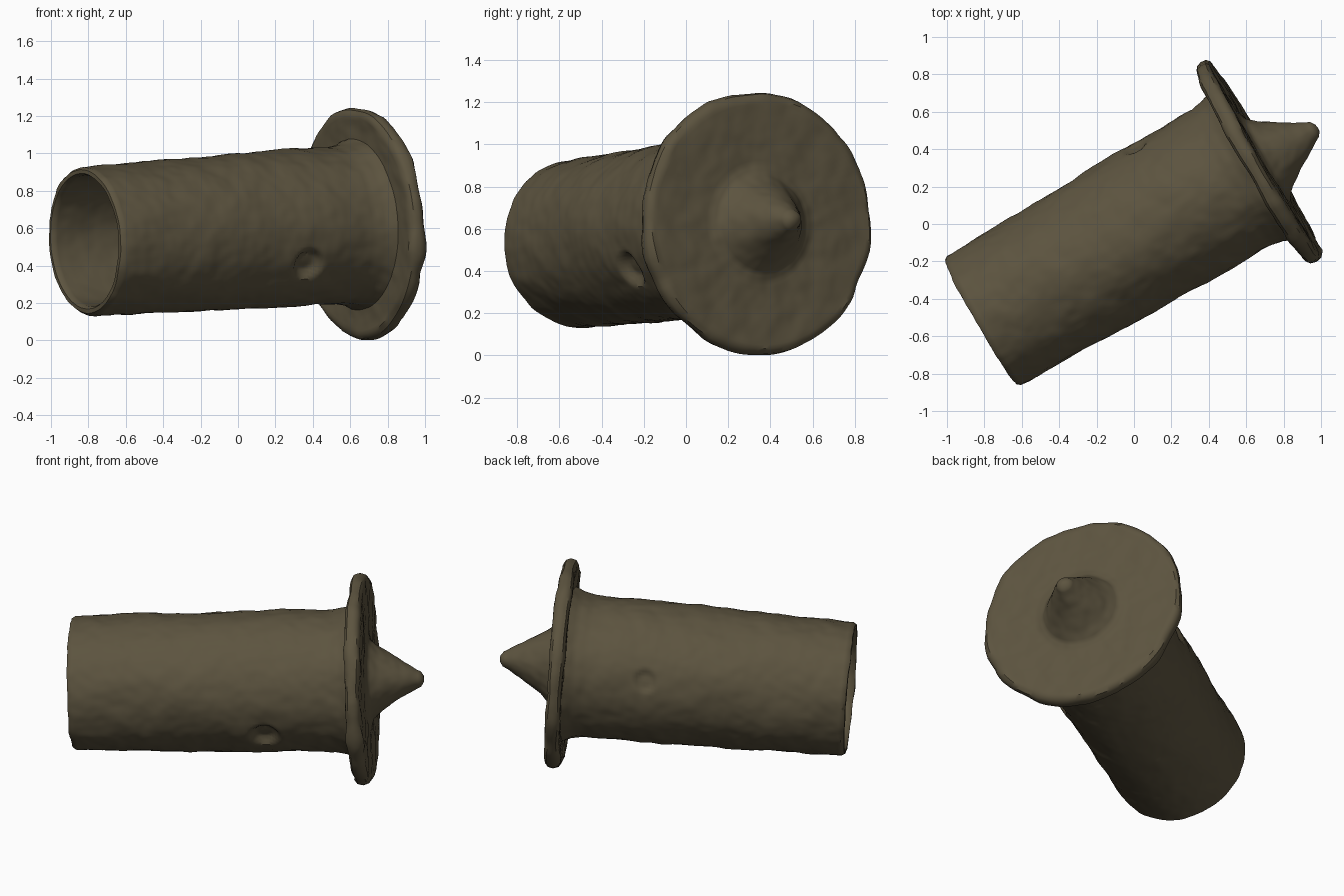
import bpy, bmesh, math
from mathutils import Vector, Matrix, noise

if "Cube" in bpy.data.objects:
    bpy.data.objects.remove(bpy.data.objects["Cube"])

# One weathered bronze colour
bronze = bpy.data.materials.new("weathered bronze")
bronze.diffuse_color = (0.108, 0.088, 0.05, 1)
bronze.use_nodes = True
bronze.node_tree.nodes["Principled BSDF"].inputs["Base Color"].default_value = bronze.diffuse_color

# Local x is the barrel axis: turned 30 degrees, nose tipped up slightly
PLACE = (Matrix.Translation((0.022, -0.039, 0.584))
         @ Matrix.Rotation(math.radians(30), 4, 'Z')
         @ Matrix.Rotation(math.radians(-3.2), 4, 'Y'))


def resample(profile, step):
    """Split long profile segments into short ones."""
    pts = []
    for (a0, r0), (a1, r1) in zip(profile, profile[1:]):
        n = max(1, round(math.hypot(a1 - a0, r1 - r0) / step))
        pts += [(a0 + (a1 - a0) * i / n, r0 + (r1 - r0) * i / n) for i in range(n)]
    return pts + [profile[-1]]


def lathe(name, profile, rough, segs=144, step=0.017):
    """Revolve (axial, radius) points round x, then roughen along normals."""
    bm = bmesh.new()
    rings = []
    for a, r in resample(profile, step):
        if r < 1e-5:
            rings.append([bm.verts.new((a, 0, 0))])
        else:
            rings.append([bm.verts.new((a, r * math.cos(t), r * math.sin(t)))
                          for t in (2 * math.pi * i / segs for i in range(segs))])
    for A, B in zip(rings, rings[1:]):
        for i in range(segs):
            j = (i + 1) % segs
            if len(A) == 1:
                bm.faces.new((A[0], B[j], B[i]))
            elif len(B) == 1:
                bm.faces.new((A[i], A[j], B[0]))
            else:
                bm.faces.new((A[i], A[j], B[j], B[i]))
    bmesh.ops.recalc_face_normals(bm, faces=bm.faces)
    bm.normal_update()
    moves = [(v, v.normal * rough(v.co.copy(), v.normal)) for v in bm.verts]
    for v, d in moves:
        v.co += d
    me = bpy.data.meshes.new(name)
    bm.to_mesh(me)
    bm.free()
    me.materials.append(bronze)
    ob = bpy.data.objects.new(name, me)
    bpy.context.collection.objects.link(ob)
    ob.matrix_world = PLACE
    bpy.ops.object.select_all(action='DESELECT')
    ob.select_set(True)
    bpy.context.view_layer.objects.active = ob
    bpy.ops.object.shade_smooth_by_angle(angle=math.radians(40))
    return ob


def corrosion(co):
    return (0.009 * noise.noise(co * 3.5) + 0.006 * noise.noise(co * 9 + Vector((5, 2, 1)))
            + 0.003 * noise.noise(co * 20))


def dimple(co, centre, radius, depth):
    t = min(1, max(0, (radius - (co - centre).length) / (radius * 0.5)))
    return -depth * t * t * (3 - 2 * t)


HOLE = Vector((0.185, -0.37, -0.19))
DENT = Vector((0.22, 0.39, 0.12))


def barrel_rough(co, n):
    d = corrosion(co)
    outward = n.y * co.y + n.z * co.z > 0
    if outward:
        d += dimple(co, HOLE, 0.1, 0.045) + dimple(co, DENT, 0.08, 0.018)
    return d * (1 if outward else 0.6)


def flange_rough(co, n):
    d = corrosion(co)
    if math.hypot(co.y, co.z) > 0.58:      # chipped rim
        d += 0.012 * noise.noise(co * 6) - 0.002
    return d


# Hollow barrel: closed bottom, bore, open rim, outer wall, flare at the flange
lathe("barrel", [(0.55, 0), (0.55, 0.33), (0.5, 0.355), (-0.955, 0.35), (-0.975, 0.362),
                 (-0.975, 0.385), (-0.955, 0.4), (-0.5, 0.407), (0.1, 0.418),
                 (0.58, 0.422), (0.65, 0.435), (0.72, 0.465)], barrel_rough)

# Flange disc with the blunt spike on its outer face
lathe("flange_and_spike", [(0.70, 0), (0.70, 0.5), (0.695, 0.59), (0.71, 0.613), (0.74, 0.622),
                           (0.77, 0.615), (0.785, 0.595), (0.785, 0.28), (0.80, 0.235),
                           (0.85, 0.19), (0.91, 0.15), (0.98, 0.105), (1.05, 0.065),
                           (1.09, 0.045), (1.107, 0.02), (1.11, 0)], flange_rough)
